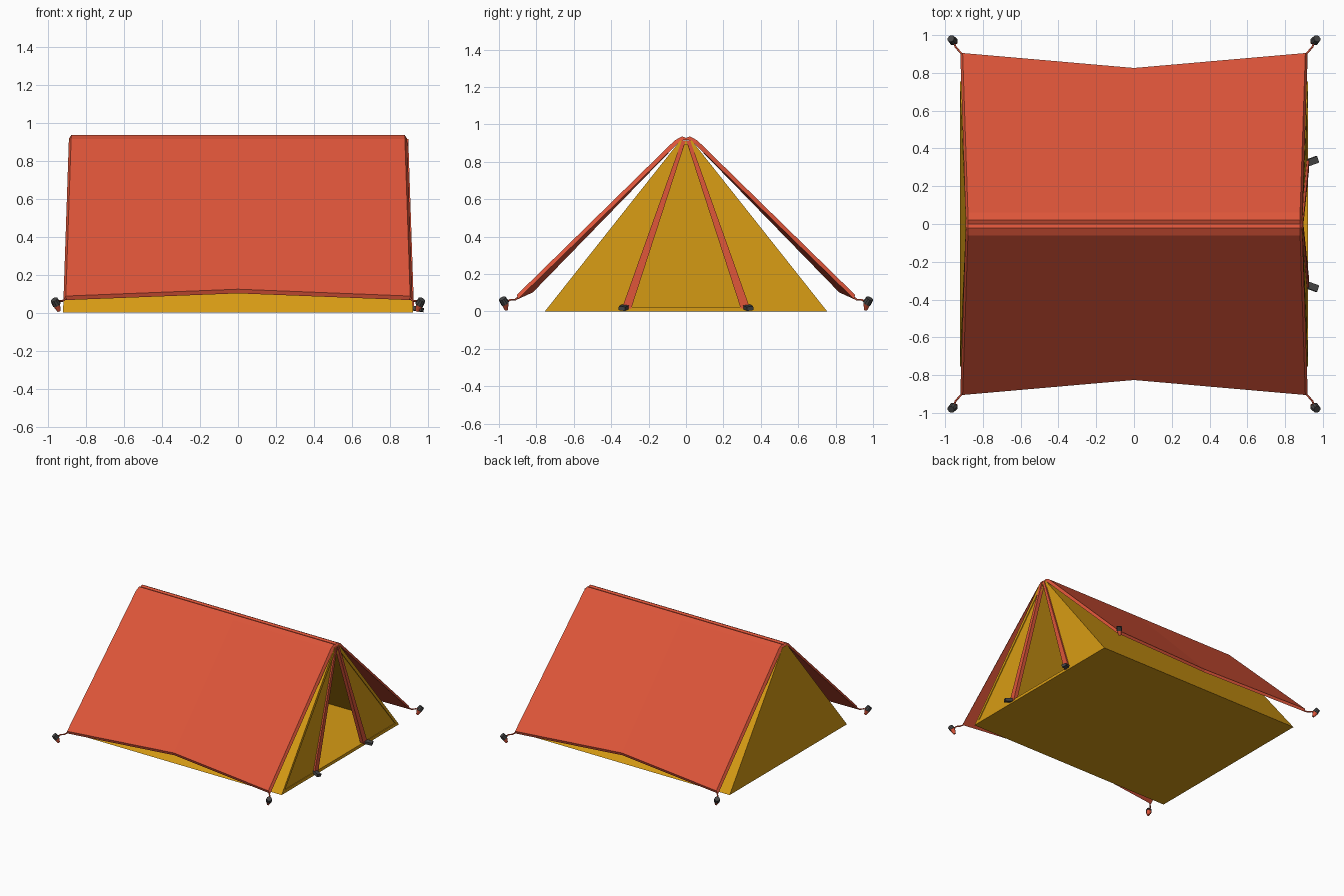
import bpy, bmesh
from mathutils import Vector

if "Cube" in bpy.data.objects:
    bpy.data.objects.remove(bpy.data.objects["Cube"])


def material(name, rgb):
    m = bpy.data.materials.new(name)
    m.diffuse_color = (*rgb, 1)
    m.use_nodes = True
    m.node_tree.nodes["Principled BSDF"].inputs["Base Color"].default_value = m.diffuse_color
    return m


RED = material("red canvas", (0.72, 0.09, 0.041))
GOLD = material("golden canvas", (0.68, 0.33, 0.007))
GREY = material("dark grey plastic", (0.06, 0.06, 0.06))


def make(name, verts, faces, mat):
    bm = bmesh.new()
    vs = [bm.verts.new(v) for v in verts]
    for f in faces:
        bm.faces.new([vs[i] for i in f])
    bmesh.ops.recalc_face_normals(bm, faces=bm.faces)
    me = bpy.data.meshes.new(name)
    bm.to_mesh(me)
    bm.free()
    me.materials.append(mat)
    ob = bpy.data.objects.new(name, me)
    bpy.context.collection.objects.link(ob)
    return ob


def end_x(z):
    """The ends lean inwards towards the ridge."""
    return 0.922 - 0.031 * z / 0.92


def ring_faces(a, b, n):
    return [(a + i, a + (i + 1) % n, b + (i + 1) % n, b + i) for i in range(n)]


def prism(name, profile, x_off, depth, mat):
    """Extrude a (y, z) profile inwards from the leaning door end."""
    n = len(profile)
    verts = [(end_x(z) + x_off - d, y, z) for d in (0, depth) for y, z in profile]
    faces = ring_faces(0, n, n) + [tuple(range(n)), tuple(range(n, 2 * n))]
    return make(name, verts, faces, mat)


def bar(name, a, b, r1, r2, sides, mat):
    """Tapered round bar between two points."""
    a, b = Vector(a), Vector(b)
    bpy.ops.mesh.primitive_cone_add(vertices=sides, radius1=r1, radius2=r2,
                                    depth=(b - a).length, location=(a + b) / 2)
    ob = bpy.context.object
    ob.name = name
    ob.rotation_euler = (b - a).to_track_quat('Z', 'Y').to_euler()
    ob.data.materials.append(mat)
    bpy.ops.object.shade_smooth_by_angle()
    return ob


# Inner tent: hollow prism, open at the door end
outer = [(-0.755, 0), (0.755, 0), (0.03, 0.915), (-0.03, 0.915)]
inner = [(-0.71, 0.024), (0.71, 0.024), (0.015, 0.89), (-0.015, 0.89)]
verts = [(-end_x(z), y, z) for y, z in outer] + [(end_x(z), y, z) for y, z in outer]
verts += [(end_x(z), y, z) for y, z in inner] + [(0.02 - end_x(z), y, z) for y, z in inner]
faces = [(0, 1, 2, 3), (12, 13, 14, 15)]
for k in (0, 4, 8):
    faces += ring_faces(k, k + 4, 4)
make("inner_tent", verts, faces, GOLD)

# Door end: side panels, red door bands and their toggles
for s, side in ((-1, "front"), (1, "back")):
    prism(side + "_door_panel",
          [(0.712 * s, 0.022), (0.31 * s, 0.022), (0.008 * s, 0.89), (0.016 * s, 0.89)],
          -0.006, 0.008, GOLD)
    prism(side + "_door_band",
          [(0.293 * s, 0.015), (0.343 * s, 0.015), (0.022 * s, 0.915), (0.001 * s, 0.915)],
          0.006, 0.03, RED)
    bpy.ops.mesh.primitive_cube_add(size=1, location=(0.945, 0.333 * s, 0.02))
    toggle = bpy.context.object
    toggle.name = side + "_door_toggle"
    toggle.scale = (0.06, 0.036, 0.022)
    toggle.rotation_euler = (0.15 * s, 0.15, 0.35 * s)
    toggle.data.materials.append(GREY)


# Fly sheet: lofted through both ends and the drawn-in middle
def section(sx):
    if sx:
        top, low = (0.905, 0.088), (0.898, 0.066)
    else:
        top, low = (0.826, 0.124), (0.819, 0.102)
    over = [(0.0, 0.928), (0.02, 0.936), (0.06, 0.915), top]
    under = [(0.0, 0.918), (0.014, 0.917), (0.045, 0.897), low]
    loop = []
    for pts, inset in ((over, 0.012), (under, 0)):
        row = [(-y, z) for y, z in reversed(pts)] + list(pts[1:])
        row = [(sx * (end_x(z) - inset), y, z) for y, z in row]
        loop += row if pts is over else row[::-1]
    return loop


verts = section(-1) + section(0) + section(1)
n = len(verts) // 3
faces = ring_faces(0, n, n) + ring_faces(n, 2 * n, n)
for k in (0, 2 * n):
    faces += [(k + i, k + i + 1, k + n - 2 - i, k + n - 1 - i) for i in range(n // 2 - 1)]
make("fly_sheet", verts, faces, RED)

# Corner guy lines and pegs
for sx in (-1, 1):
    for sy in (-1, 1):
        tag = ("left" if sx < 0 else "right") + ("_front" if sy < 0 else "_back")

        def at(x, y, z):
            return (sx * x, sy * y, z)

        curve = bpy.data.curves.new(tag + "_guy_line", 'CURVE')
        curve.dimensions = '3D'
        curve.bevel_depth = 0.005
        curve.bevel_resolution = 1
        line = curve.splines.new('POLY')
        path = [(0.905, 0.895, 0.076), (0.925, 0.915, 0.062), (0.945, 0.938, 0.062),
                (0.955, 0.965, 0.05)]
        line.points.add(len(path) - 1)
        for p, co in zip(line.points, path):
            p.co = (*at(*co), 1)
        curve.materials.append(RED)
        bpy.context.collection.objects.link(bpy.data.objects.new(tag + "_guy_line", curve))
        bar(tag + "_peg", at(0.943, 0.960, 0.008), at(0.958, 0.969, 0.046), 0.009, 0.021, 10, RED)
        bar(tag + "_peg_cap", at(0.955, 0.967, 0.043), at(0.969, 0.982, 0.069),
            0.023, 0.02, 10, GREY)
